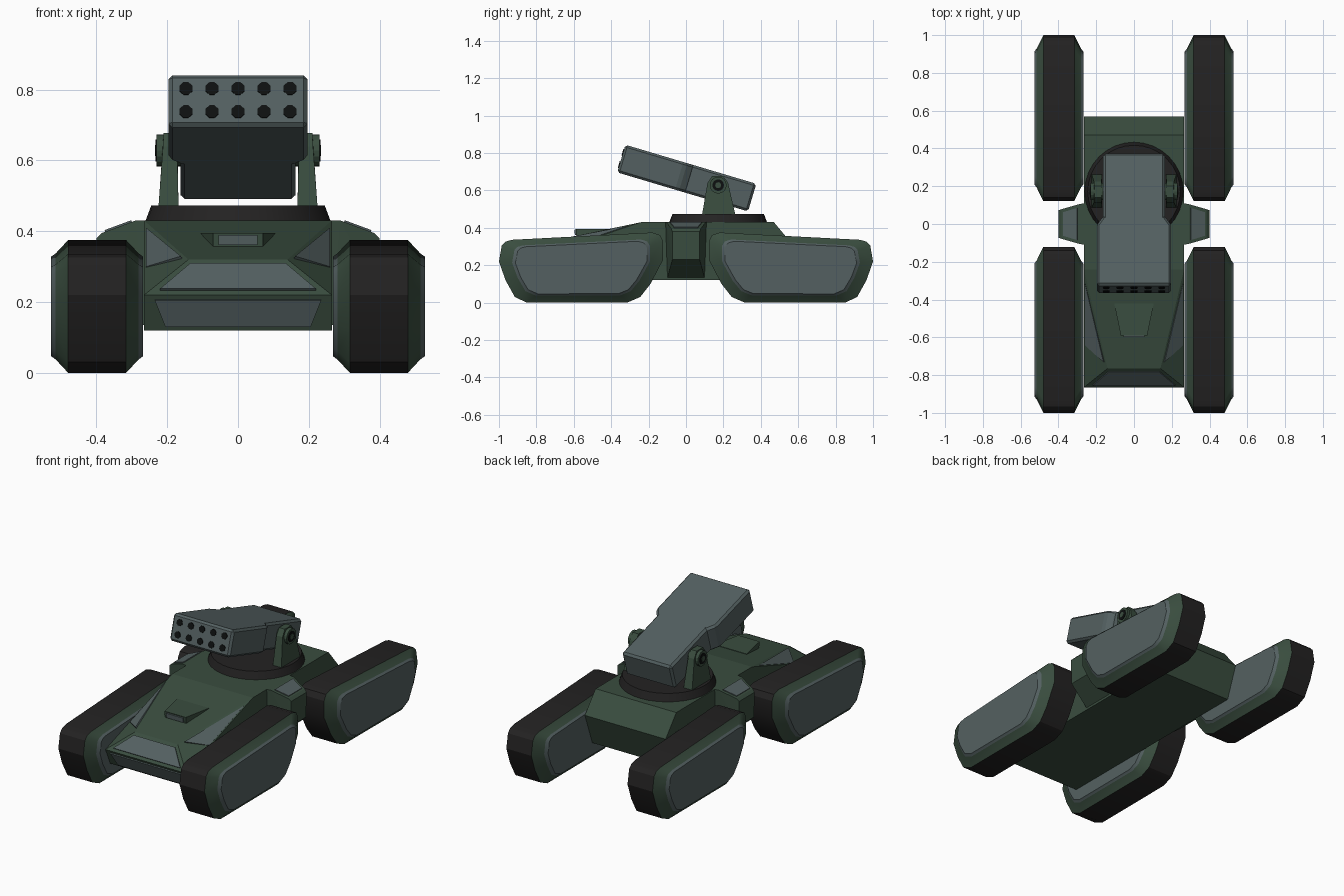
import bpy, bmesh, math
from mathutils import Matrix, Vector

cube = bpy.data.objects.get("Cube")
if cube:
    bpy.data.objects.remove(cube, do_unlink=True)


def material(name, rgb):
    m = bpy.data.materials.new(name)
    m.use_nodes = True
    m.diffuse_color = (*rgb, 1)
    m.node_tree.nodes["Principled BSDF"].inputs["Base Color"].default_value = (*rgb, 1)
    return m


GREEN = material("dark green armour", (0.042, 0.075, 0.050))
GREY = material("blue grey panel", (0.088, 0.118, 0.120))
RUBBER = material("black rubber", (0.017, 0.016, 0.016))
HOLE = material("tube black", (0.004, 0.005, 0.005))


def finish(name, bm, mats, matrix=None, smooth=False):
    bmesh.ops.recalc_face_normals(bm, faces=bm.faces)
    me = bpy.data.meshes.new(name)
    bm.to_mesh(me)
    bm.free()
    ob = bpy.data.objects.new(name, me)
    bpy.context.collection.objects.link(ob)
    for m in mats:
        me.materials.append(m)
    if matrix:
        ob.matrix_world = matrix
    if smooth:
        bpy.ops.object.select_all(action="DESELECT")
        ob.select_set(True)
        bpy.context.view_layer.objects.active = ob
        bpy.ops.object.shade_smooth_by_angle(angle=math.radians(28))
    return ob


def solid(name, pts, mat, matrix=None, bevel=0):
    """Convex block spanning the given points."""
    bm = bmesh.new()
    for p in pts:
        bm.verts.new(p)
    res = bmesh.ops.convex_hull(bm, input=bm.verts)
    loose = {e for e in res["geom_interior"] + res["geom_unused"]
             if isinstance(e, bmesh.types.BMVert)}
    bmesh.ops.delete(bm, geom=list(loose), context="VERTS")
    bmesh.ops.dissolve_limit(bm, angle_limit=0.01, verts=bm.verts, edges=bm.edges)
    ob = finish(name, bm, [mat], matrix)
    if bevel:
        mod = ob.modifiers.new("edge bevel", "BEVEL")
        mod.width, mod.segments = bevel, 1
    return ob


def both(pts):
    """Points together with their mirror images in x."""
    return [(s * x, y, z) for s in (-1, 1) for x, y, z in pts]


def plate(name, pts, mat, thick=0.007):
    """Thin panel lying on a surface, raised away from the hull's middle."""
    vs = [Vector(p) for p in pts]
    n = (vs[1] - vs[0]).cross(vs[2] - vs[0]).normalized()
    if n.dot(vs[0] - Vector((0, 0, 0.25))) < 0:
        n = -n
    return solid(name, [v + n * k for v in vs for k in (-0.002, thick)], mat)


def disc(bm, r, depth, matrix, sides=16, r2=None):
    bmesh.ops.create_cone(bm, cap_ends=True, segments=sides, radius1=r,
                          radius2=r if r2 is None else r2, depth=depth, matrix=matrix)


# Hull
A = (0.265, -0.24, 0.43)
B = (0.14, -0.765, 0.32)
D = (0.265, -0.865, 0.22)
solid("hull", both([A, B, D, (0.265, 0.47, 0.43), (0.265, 0.57, 0.31),
                    (0.265, 0.5, 0.12), (0.265, -0.82, 0.12)]), GREEN)
plate("upper_nose_panel", both([(0.22, -0.852, 0.233), (0.135, -0.78, 0.305)]), GREY)
plate("lower_nose_panel", both([(0.235, -0.859, 0.207), (0.205, -0.825, 0.132)]), GREY)

# Driver hatch
solid("hatch", both([(0.105, -0.42, 0.395), (0.07, -0.59, 0.395),
                     (0.07, -0.585, 0.35), (0.1, -0.42, 0.38)]), GREEN)
plate("hatch_slot", both([(0.055, -0.59, 0.39), (0.055, -0.587, 0.362)]), GREY)

# Running gear outline (y, z) and its cross-section (x offset, y scale, z scale)
TRACK = [(-1.0, 0.22), (-0.985, 0.305), (-0.965, 0.326), (-0.93, 0.336), (-0.18, 0.375),
         (-0.14, 0.362), (-0.122, 0.33), (-0.122, 0.23), (-0.19, 0.1), (-0.245, 0.03),
         (-0.31, 0.002), (-0.85, 0.0), (-0.915, 0.03), (-0.965, 0.12)]
SECTION = [(-0.13, 0.8, 0.75), (-0.117, 0.84, 0.8), (-0.082, 1, 1),
           (0.082, 1, 1), (0.117, 0.84, 0.8), (0.13, 0.8, 0.75)]


def track(name, side, end):
    bm = bmesh.new()
    rings = []
    for dx, sy, sz in SECTION:
        rings.append([bm.verts.new((side * (0.398 + dx), end * (0.561 + (-0.561 - y) * sy),
                                    0.188 + (z - 0.188) * sz)) for y, z in TRACK])
    for i, strip in enumerate((1, 0, 2, 0, 1)):
        for k in range(len(TRACK)):
            j = (k + 1) % len(TRACK)
            f = bm.faces.new((rings[i][k], rings[i][j], rings[i + 1][j], rings[i + 1][k]))
            f.material_index = strip
    for ring in (rings[0], rings[-1]):
        bm.faces.new(ring).material_index = 1
    finish(name, bm, [GREEN, GREY, RUBBER], smooth=True)


for side, word in ((1, "left"), (-1, "right")):
    track("front_track_" + word, side, -1)
    track("rear_track_" + word, side, 1)

    def flip(pts):
        return [(side * x, y, z) for x, y, z in pts]

    # Triangular cheek panel
    plate("cheek_panel_" + word, flip([(0.257, -0.31, 0.405), (0.158, -0.73, 0.324),
                                       (0.257, -0.64, 0.294)]), GREY)

    # Side sponson between the tracks
    solid("sponson_" + word, flip([p for s in (-1, 1) for p in (
        (0.26, 0.11 * s, 0.43), (0.29, 0.105 * s, 0.43), (0.385, 0.078 * s, 0.395),
        (0.40, 0.073 * s, 0.38), (0.395, 0.073 * s, 0.23), (0.26, 0.1 * s, 0.13))]), GREEN)
    plate("sponson_panel_" + word, flip([p for s in (-1, 1) for p in (
        (0.3, 0.085 * s, 0.4263), (0.375, 0.062 * s, 0.3987))]), GREY, 0.005)

    # Launcher bracket with pivot
    solid("bracket_" + word, flip([(x, y, z) for y, z, xs in (
        (0.085, 0.465, (0.168, 0.225)), (0.265, 0.465, (0.168, 0.225)),
        (0.225, 0.64, (0.172, 0.212)), (0.2, 0.677, (0.172, 0.21)),
        (0.14, 0.677, (0.172, 0.21)), (0.115, 0.64, (0.172, 0.212))) for x in xs]), GREEN)
    for part, r, x, depth, mat in (("pivot", 0.045, 0.195, 0.07, GREEN),
                                   ("pivot_ring", 0.031, 0.2, 0.066, HOLE),
                                   ("pivot_cap", 0.016, 0.2, 0.07, GREEN)):
        bm = bmesh.new()
        disc(bm, r, depth, Matrix.Translation((side * x, 0.172, 0.628))
             @ Matrix.Rotation(math.pi / 2, 4, "Y"))
        finish(part + "_" + word, bm, [mat])

# Turntable
bm = bmesh.new()
disc(bm, 0.262, 0.045, Matrix.Translation((0, 0.172, 0.4505)), 32, 0.245)
finish("turntable", bm, [RUBBER], smooth=True)

# Tilted launcher: wide front pod, narrow rear pod
TILT = Matrix.Translation((0, 0.004, 0.666)) @ Matrix.Rotation(math.radians(-16.6), 4, "X")
H = 0.077
solid("launcher_front", both([(x, y, z) for x, y in ((0.197, -0.365), (0.197, -0.03), (0.163, 0.02))
                              for z in (-H, H)]), GREY, TILT, 0.012)
solid("launcher_rear", both([(0.163, y, z) for y in (-0.05, 0.365) for z in (-H, H)]),
      GREY, TILT, 0.012)

# Launch tube mouths
bm = bmesh.new()
for col in range(-2, 3):
    for row in (-1, 1):
        disc(bm, 0.0195, 0.008, Matrix.Translation((col * 0.0735, -0.365, row * 0.034))
             @ Matrix.Rotation(math.pi / 2, 4, "X") @ Matrix.Rotation(math.pi / 8, 4, "Z"), 8)
finish("launch_tubes", bm, [HOLE], TILT)
